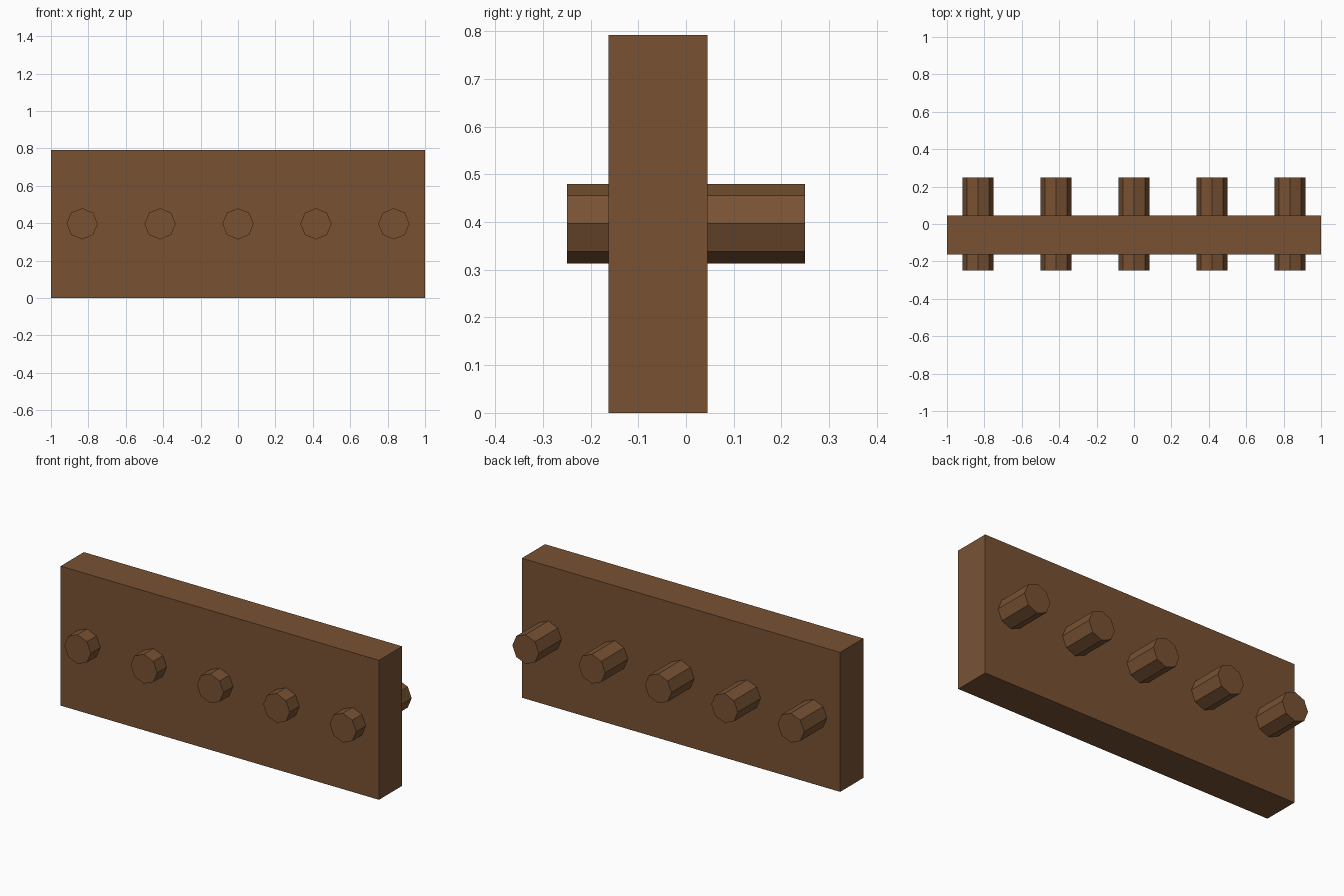
import bpy
from math import pi

if "Cube" in bpy.data.objects:
    bpy.data.objects.remove(bpy.data.objects["Cube"])

wood = bpy.data.materials.new("brown_wood")
wood.diffuse_color = (0.19, 0.085, 0.034, 1)
wood.use_nodes = True
wood.node_tree.nodes["Principled BSDF"].inputs["Base Color"].default_value = wood.diffuse_color

# Flat board standing on its long edge
Y0, Y1, HEIGHT = -0.163, 0.045, 0.792
bpy.ops.mesh.primitive_cube_add(size=1, location=(0, (Y0 + Y1) / 2, HEIGHT / 2))
board = bpy.context.object
board.name = "board"
board.scale = (2, Y1 - Y0, HEIGHT)
bpy.ops.object.transform_apply(location=False, rotation=False, scale=True)
board.data.materials.append(wood)

# Row of octagonal pegs running through the board
for i in range(5):
    bpy.ops.mesh.primitive_cylinder_add(
        vertices=8, radius=0.0833, depth=0.498,
        location=((i - 2) * 0.4167, 0, HEIGHT / 2 + 0.001), rotation=(pi / 2, 0, 0))
    peg = bpy.context.object
    peg.name = f"peg_{i + 1}"
    peg.data.materials.append(wood)
